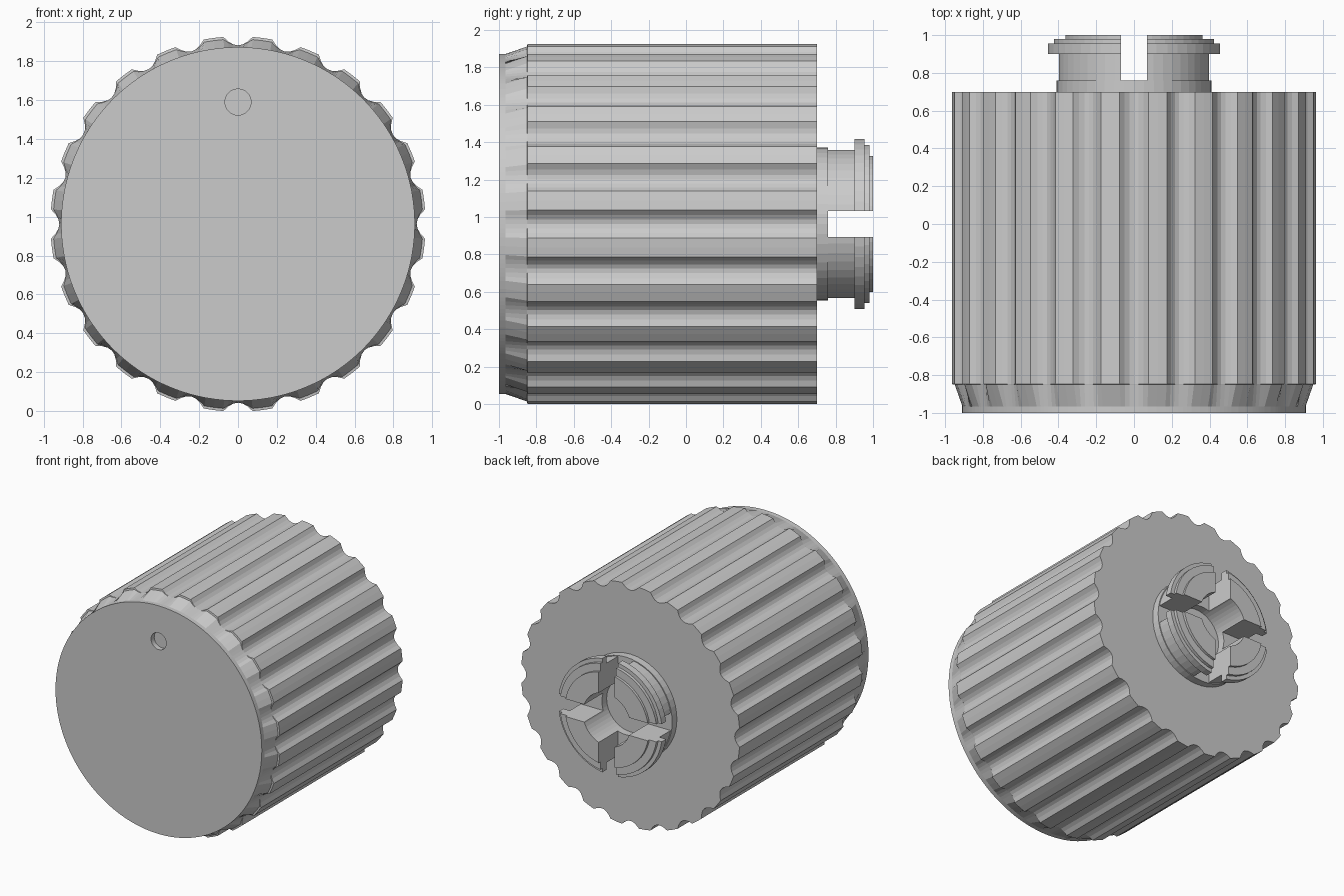
import bpy, bmesh, math
from mathutils import Vector

if "Cube" in bpy.data.objects:
    bpy.data.objects.remove(bpy.data.objects["Cube"])

CZ = 0.9625          # height of the knob axis
R, DEPTH = 0.9655, 0.046
PITCH = math.radians(15)
HALF = math.radians(4.5)

# angles around one flute: concave groove, then a rounded ridge
STEP = [math.radians(a) for a in (-4.5, -3, -1.5, 0, 1.5, 3, 4.5, 7.5)]
ANGLES = [k * PITCH + a for k in range(24) for a in STEP]


def circle(r):
    return [(r * math.sin(a), r * math.cos(a)) for a in ANGLES]


def fluted(scale=1.0):
    pts = []
    for i, a in enumerate(ANGLES):
        t = STEP[i % len(STEP)] / HALF
        r = R - DEPTH * (1 - t * t) if abs(t) <= 1 else R
        r = 0.92 + (r - 0.92) * scale
        pts.append((r * math.sin(a), r * math.cos(a)))
    return pts


def loft(name, sections, closed=False):
    """Skin rings of (x, z) points placed along y; cap the ends or close the loop."""
    bm = bmesh.new()
    rings = [[bm.verts.new((x, y, CZ + z)) for x, z in ring] for y, ring in sections]
    pairs = list(zip(rings, rings[1:])) + ([(rings[-1], rings[0])] if closed else [])
    for a, b in pairs:
        n = len(a)
        for i in range(n):
            j = (i + 1) % n
            bm.faces.new((a[i], a[j], b[j], b[i]))
    if not closed:
        bm.faces.new(rings[0])
        bm.faces.new(rings[-1])
    bmesh.ops.recalc_face_normals(bm, faces=bm.faces)
    mesh = bpy.data.meshes.new(name)
    bm.to_mesh(mesh)
    bm.free()
    ob = bpy.data.objects.new(name, mesh)
    bpy.context.collection.objects.link(ob)
    return ob


def lathe(name, profile, n=48, closed=True):
    """Spin a (radius, y) profile around the knob axis."""
    ring = [(math.sin(2 * math.pi * i / n), math.cos(2 * math.pi * i / n)) for i in range(n)]
    return loft(name, [(y, [(r * x, r * z) for x, z in ring]) for r, y in profile], closed)


def cut(target, cutter):
    m = target.modifiers.new(cutter.name, 'BOOLEAN')
    m.operation, m.solver, m.object = 'DIFFERENCE', 'EXACT', cutter
    bpy.context.view_layer.objects.active = target
    bpy.ops.object.modifier_apply(modifier=m.name)
    bpy.data.objects.remove(cutter)


# fluted grip with a plain front rim that flares into the ridges
body = loft("knob_body", [(-1.0, circle(0.91)), (-0.965, circle(0.91)),
                          (-0.85, fluted(0.7)), (-0.848, fluted()), (0.70, fluted())])

# round pointer dimple on the front face
dimple = lathe("dimple_cutter", [(0.067, -1.1), (0.067, -0.96)], 32, closed=False)
dimple.location.z = 1.59 - CZ
bpy.context.view_layer.update()
cut(body, dimple)

# snap-fit collar: stepped lip around a central bore
clip = lathe("snap_clip", [(0.21, 0.69), (0.41, 0.69), (0.41, 0.76), (0.403, 0.76),
                           (0.403, 0.90), (0.46, 0.90), (0.46, 0.955), (0.43, 0.955),
                           (0.43, 0.98), (0.37, 0.98), (0.37, 1.0), (0.21, 1.0)])

# crossed slots split the collar into four jaws
for name, size in (("slot_x", (1.2, 0.4, 0.14)), ("slot_z", (0.14, 0.4, 1.2))):
    bpy.ops.mesh.primitive_cube_add(size=1, location=(0, 0.96, CZ))
    slot = bpy.context.object
    slot.name, slot.scale = name, size
    bpy.context.view_layer.update()
    cut(clip, slot)
